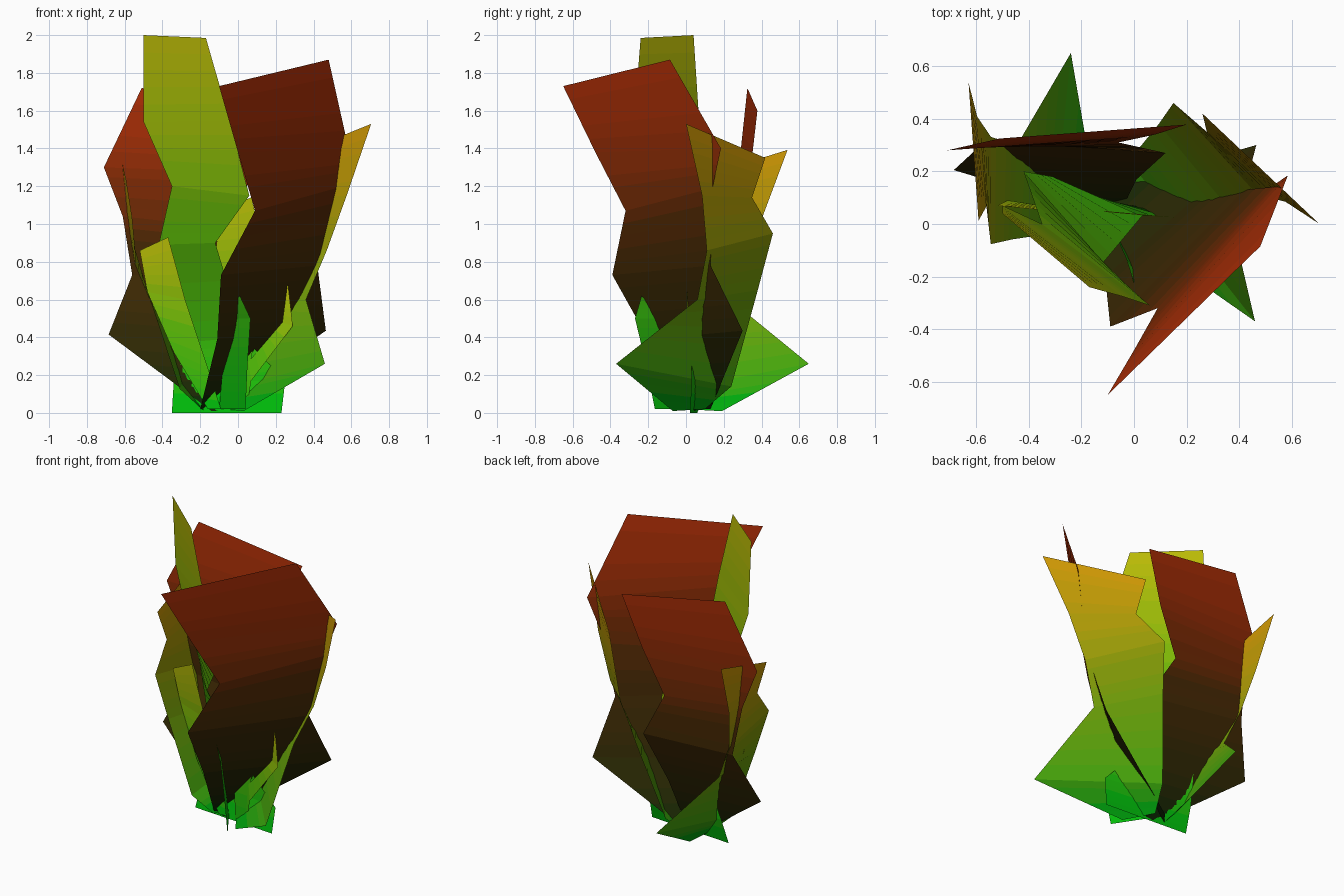
import bpy
from math import cos, sin, radians
from mathutils import Vector

# Colour ramps (base, middle, tip)
RAMPS = {
    "red": [(.004, .02, .001), (.06, .02, .001), (.46, .028, .002)],
    "gold": [(0, .4, .004), (.2, .33, .002), (.65, .3, .001)],
    "lime": [(0, .5, .003), (.11, .48, .002), (.5, .5, .002)],
    "green": [(0, .5, .003), (.01, .45, .003), (.04, .45, .003)],
}
STEPS = 20


def ramp_materials(kind):
    mats = []
    for i in range(STEPS):
        t = i / (STEPS - 1) * 2
        k = min(int(t), 1)
        a, b = Vector(RAMPS[kind][k]), Vector(RAMPS[kind][k + 1])
        m = bpy.data.materials.new(f"{kind}_{i}")
        m.diffuse_color = (*a.lerp(b, t - k), 1)
        mats.append(m)
    return mats


MATS = {k: ramp_materials(k) for k in RAMPS}


def leaf(name, kind, left, right, sub=5):
    """Flat strip between a left and a right edge, listed from the base up."""
    rows = []
    for i in range(len(left) - 1):
        for j in range(sub):
            t = j / sub
            rows.append((Vector(left[i]).lerp(Vector(left[i + 1]), t),
                         Vector(right[i]).lerp(Vector(right[i + 1]), t)))
    rows.append((Vector(left[-1]), Vector(right[-1])))
    verts = [v for r in rows for v in r]
    faces = [(2 * i, 2 * i + 1, 2 * i + 3, 2 * i + 2) for i in range(len(rows) - 1)]
    me = bpy.data.meshes.new(name)
    me.from_pydata(verts, [], faces)
    for m in MATS[kind]:
        me.materials.append(m)
    top = max(v.z for v in verts)
    for p in me.polygons:
        p.material_index = min(STEPS - 1, int(p.center.z / top * STEPS))
    ob = bpy.data.objects.new(name, me)
    bpy.context.collection.objects.link(ob)
    return ob


def moved(points, angle, scale, zscale, dx, dy):
    c, s = cos(radians(angle)) * scale, sin(radians(angle)) * scale
    return [(c * x - s * y + dx, s * x + c * y + dy, z * zscale) for x, y, z in points]


# Two broad red leaves, front and back
leaf("front_red_leaf", "red",
     [(-.2, .04, .02), (-.11, -.2, .39), (-.09, -.39, .73), (.09, -.32, 1.07), (0, -.48, 1.38),
      (-.1, -.65, 1.73)],
     [(-.13, .13, .02), (.465, .3, .435), (.42, .13, .78), (.52, .14, 1.19), (.585, .185, 1.4),
      (.48, -.085, 1.87)])
leaf("back_red_leaf", "red",
     [(-.05, .05, .01), (.01, .17, .36), (.12, .27, .67), (-.06, .31, .98), (.08, .34, 1.27),
      (.2, .378, 1.6)],
     [(-.14, .04, .01), (-.685, .205, .415), (-.56, .32, .73), (-.61, .29, 1.04), (-.71, .28, 1.3),
      (-.51, .325, 1.72)])

# Gold leaf on the right and its smaller turned copy on the left
gold_l = [(.03, -.07, .01), (.46, -.37, .26), (.36, .06, .6), (.47, .11, .86),
          (.575, .085, 1.15), (.705, 0, 1.53)]
gold_r = [(-.08, .1, .02), (-.02, .24, .14), (.094, .38, .65), (.15, .46, .95),
          (.277, .35, 1.14), (.26, .42, 1.35)]
leaf("right_gold_leaf", "gold", gold_l, gold_r)
turn = (137.5, .86, .91, -.182, .128)
left_edge = moved(gold_l, *turn)
left_edge[1] = (-.24, .65, .26)
leaf("left_gold_leaf", "gold", left_edge, moved(gold_r, *turn))

# Tall lime leaf in the middle
leaf("tall_lime_leaf", "lime",
     [(-.35, .06, 0), (-.34, .12, .17), (-.31, .18, .37), (-.42, .2, .89), (-.35, 0, 1.2),
      (-.5, .07, 1.54), (-.5, .04, 2)],
     [(.23, .02, 0), (.25, .03, .17), (.03, .03, .4), (-.12, -.15, .9), (.06, -.31, 1.15),
      (-.045, -.275, 1.55), (-.17, -.24, 1.985)])

# Small young leaves
leaf("small_left_leaf", "lime",
     [(-.16, .03, .02), (-.34, .06, .32), (-.48, .09, .64), (-.52, .07, .86)],
     [(-.09, .03, .02), (-.16, .04, .24), (-.28, .06, .6), (-.37, .055, .93)])
leaf("small_inner_leaf", "lime",
     [(-.05, .04, .02), (-.06, .045, .45), (-.12, .05, .8), (-.1, .045, 1.08)],
     [(.02, .03, .02), (.1, .03, .45), (.16, .025, .8), (.07, .03, 1.14)])
leaf("small_front_leaf", "green",
     [(-.1, .05, .02), (-.08, -.02, .25), (-.03, -.13, .5), (0, -.225, .61)],
     [(.04, -.165, .02), (.05, -.21, .25), (.066, -.27, .5), (.01, -.235, .62)])
leaf("small_right_leaf", "lime",
     [(0, .04, .02), (.055, .03, .27), (.235, .015, .48), (.26, .005, .67)],
     [(.05, .03, .05), (.07, .02, .17), (.29, 0, .46), (.265, .005, .68)])
